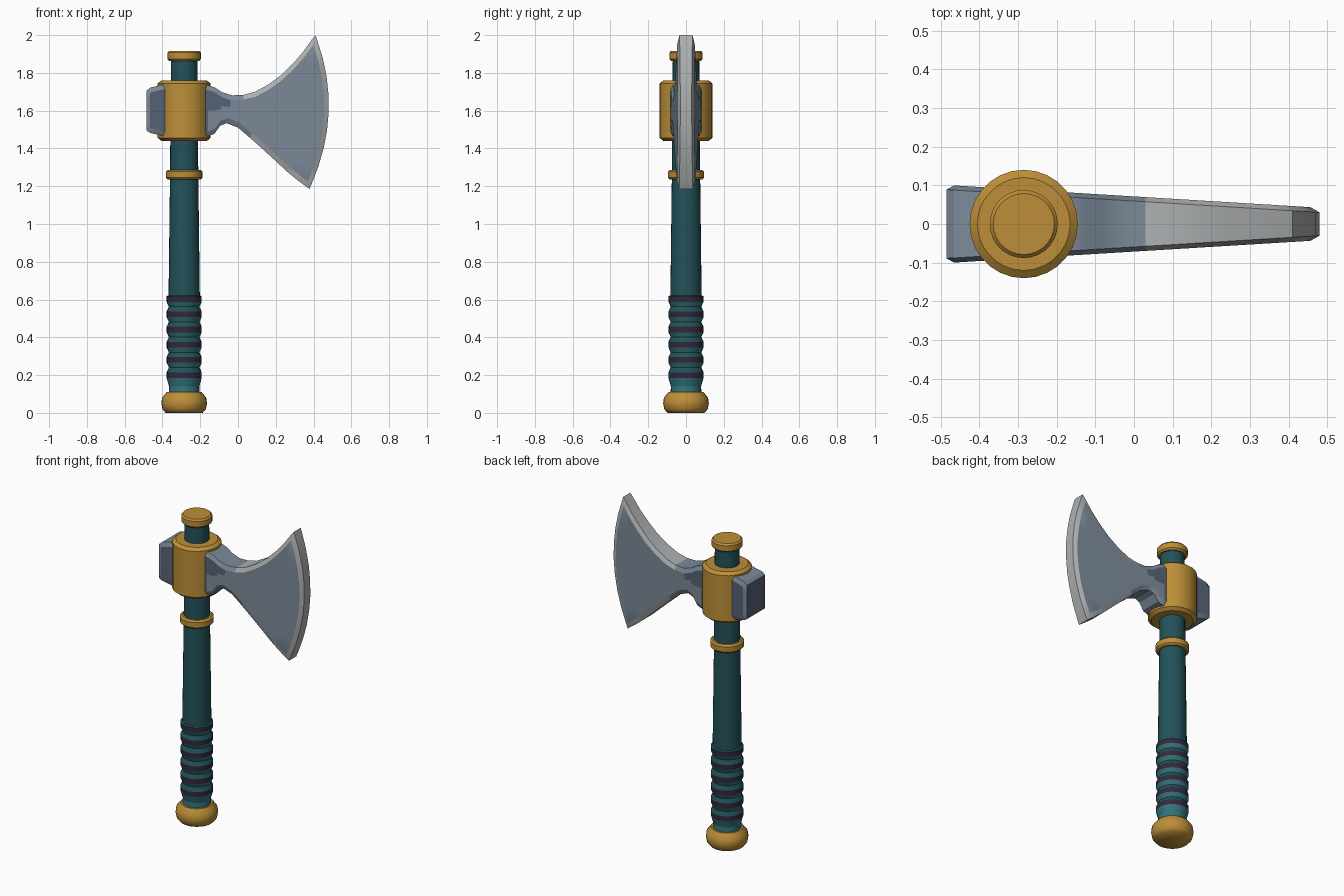
import bpy, bmesh, math

if "Cube" in bpy.data.objects:
    bpy.data.objects.remove(bpy.data.objects["Cube"])

AXIS_X = -0.285   # handle axis
SIDES = 28


def material(name, hex_code):
    def lin(c):
        c /= 255
        return c / 12.92 if c <= 0.04045 else ((c + 0.055) / 1.055) ** 2.4
    m = bpy.data.materials.new(name)
    m.diffuse_color = [lin(int(hex_code[i:i + 2], 16)) for i in (0, 2, 4)] + [1]
    m.use_nodes = True
    m.node_tree.nodes["Principled BSDF"].inputs["Base Color"].default_value = m.diffuse_color
    return m


gold = material("gold", "BD8F38")
dark_teal = material("dark teal", "22525A")
light_teal = material("light teal", "33747B")
plum = material("dark plum", "33283A")
steel = material("steel", "7C8A99")
slate = material("dark slate", "566375")
edge_grey = material("edge grey", "ADB0B1")


def finish(name, bm, mats, angle):
    bmesh.ops.recalc_face_normals(bm, faces=bm.faces)
    for f in bm.faces:
        f.smooth = True
    for e in bm.edges:
        e.smooth = e.calc_face_angle(0) < math.radians(angle)
    me = bpy.data.meshes.new(name)
    bm.to_mesh(me)
    bm.free()
    for m in mats:
        me.materials.append(m)
    ob = bpy.data.objects.new(name, me)
    bpy.context.collection.objects.link(ob)
    return ob


def lathe(name, profile, mats, rule=None, angle=30):
    """Turn (radius, z) points around the handle axis, with capped ends."""
    bm = bmesh.new()
    rings = []
    for r, z in profile:
        rings.append([bm.verts.new((AXIS_X + r * math.cos(2 * math.pi * k / SIDES),
                                    r * math.sin(2 * math.pi * k / SIDES), z))
                      for k in range(SIDES)])
    for i, (a, b) in enumerate(zip(rings, rings[1:])):
        for k in range(SIDES):
            n = (k + 1) % SIDES
            f = bm.faces.new((a[k], a[n], b[n], b[k]))
            if rule:
                f.material_index = rule(profile[i], profile[i + 1])
    bm.faces.new(rings[0])
    bm.faces.new(rings[-1])
    return finish(name, bm, mats, angle)


# pommel, shaft and gold fittings
lathe("pommel", [(0.098, 0), (0.115, 0.02), (0.121, 0.05), (0.117, 0.08), (0.093, 0.11)],
      [gold], angle=50)
lathe("shaft", [(0.083, 0.6), (0.075, 1.25), (0.07, 1.88)], [dark_teal])


def ring(name, r, z0, z1, c, cz):
    lathe(name, [(r - c, z0), (r, z0 + cz), (r, z1 - cz), (r - c, z1)], [gold])


ring("shaft_ring", 0.096, 1.235, 1.287, 0.01, 0.01)
ring("head_collar", 0.14, 1.44, 1.76, 0.02, 0.016)
ring("top_cap", 0.088, 1.863, 1.917, 0.009, 0.01)

# wrapped grip: raised plum bands with waists between them
grip = [(0.082, 0.1), (0.08, 0.14)]
for k in range(6):
    z = 0.2 + 0.0805 * k
    grip += [(0.093, z - 0.015), (0.093, z + 0.015)]
    grip.append((0.081, z + 0.040) if k < 5 else (0.083, z + 0.02))


def grip_rule(a, b):
    if a[0] == b[0]:
        return 1                      # band
    return 0 if b[0] > a[0] or a[1] < 0.13 else 2   # underside / upper side


lathe("grip", grip, [light_teal, plum, dark_teal], grip_rule, angle=15)

# axe head: columns (top x, top z, bottom x, bottom z, bulge) from poll to cutting edge
COLS = [(-0.485, 1.705, -0.485, 1.495, 0), (-0.465, 1.722, -0.465, 1.482, 0),
        (-0.39, 1.74, -0.39, 1.465, 0), (-0.16, 1.735, -0.16, 1.465, 0),
        (-0.12, 1.722, -0.125, 1.477, 0), (-0.085, 1.698, -0.095, 1.52, 0),
        (-0.03, 1.681, -0.06, 1.534, 0), (0.03, 1.684, 0.0, 1.51, 0.005),
        (0.09, 1.70, 0.065, 1.455, 0.015), (0.16, 1.738, 0.13, 1.397, 0.025),
        (0.23, 1.79, 0.20, 1.333, 0.037), (0.295, 1.854, 0.26, 1.277, 0.05),
        (0.345, 1.912, 0.31, 1.236, 0.063), (0.39, 1.975, 0.358, 1.2, 0.082),
        (0.41, 2.0, 0.378, 1.185, 0.086)]
ROWS = 10


def head_point(i, j, side):
    xt, zt, xb, zb, bulge = COLS[i]
    d = 0.026 / (zt - zb)             # bevel width along the outline
    v = 0 if j == 0 else 1 if j == ROWS else d + (1 - 2 * d) * (j - 1) / (ROWS - 2)
    x = xb + (xt - xb) * v + bulge * 4 * v * (1 - v)
    y = 0.1 - 0.061 * (x + 0.47)      # taper towards the cutting edge
    if i in (0, len(COLS) - 1) or j in (0, ROWS):
        y -= 0.012
    return (x, side * y, zb + (zt - zb) * v)


bm = bmesh.new()
N = len(COLS)
grid = {(i, j, s): bm.verts.new(head_point(i, j, s))
        for i in range(N) for j in range(ROWS + 1) for s in (-1, 1)}
for i in range(N - 1):
    for j in range(ROWS):
        for s in (-1, 1):
            f = bm.faces.new([grid[i + a, j + b, s] for a, b in ((0, 0), (1, 0), (1, 1), (0, 1))])
            x = f.calc_center_median().x
            if i in (0, N - 2) or j in (0, ROWS - 1):
                f.material_index = 2 if x > 0.05 else 0
            elif x < -0.25 or (x < -0.05 and j >= ROWS - 4 - (x < -0.1)):
                f.material_index = 1
# rim around the outline
loop = ([(i, 0) for i in range(N)] + [(N - 1, j) for j in range(1, ROWS + 1)]
        + [(i, ROWS) for i in range(N - 2, -1, -1)] + [(0, j) for j in range(ROWS - 1, 0, -1)])
for a, b in zip(loop, loop[1:] + loop[:1]):
    f = bm.faces.new((grid[a + (-1,)], grid[b + (-1,)], grid[b + (1,)], grid[a + (1,)]))
    x = f.calc_center_median().x
    f.material_index = 2 if x > 0.05 else 1 if x < -0.48 else 0
finish("axe_head", bm, [steel, slate, edge_grey], 24)
